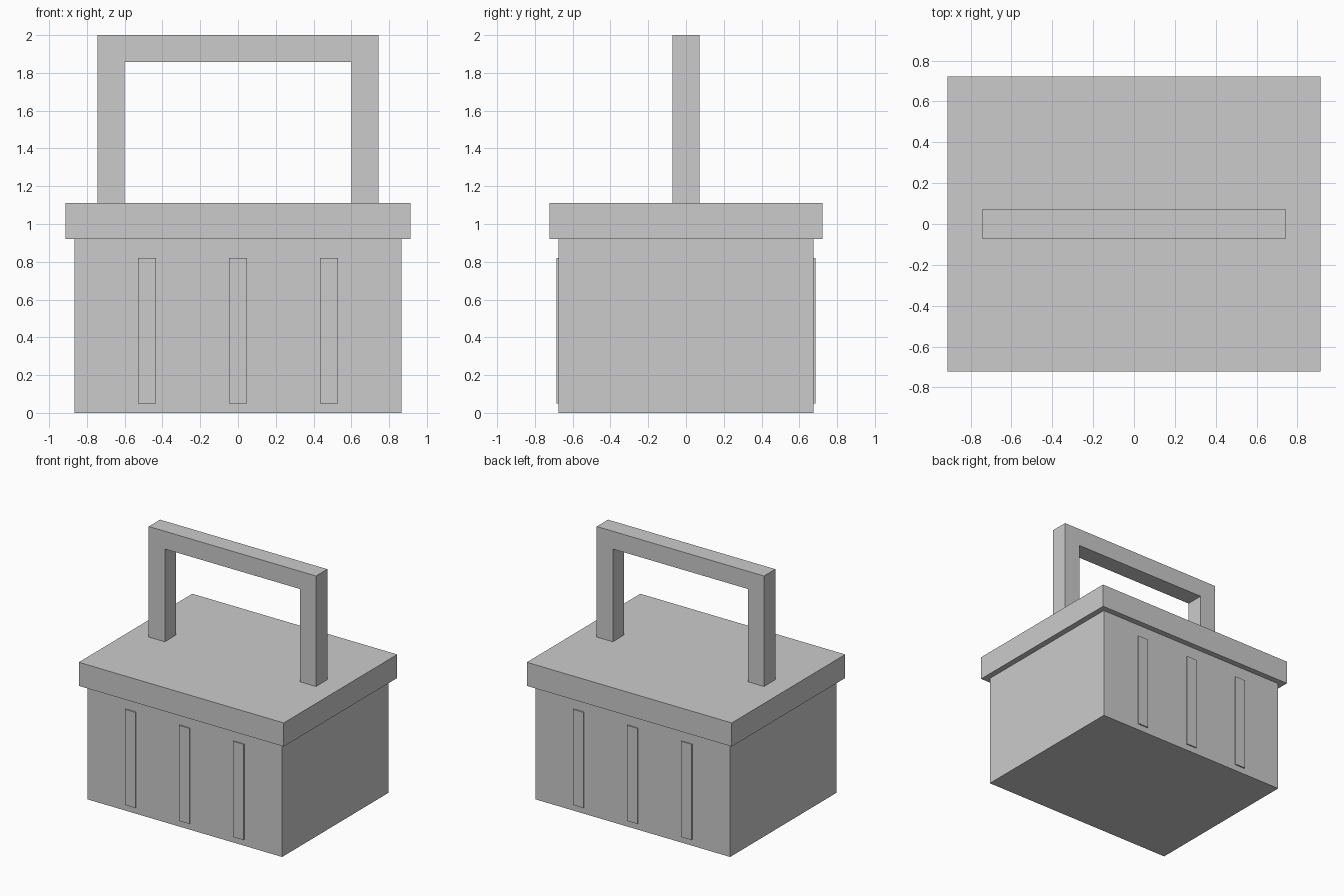
import bpy

# Remove the default object
default = bpy.data.objects.get("Cube")
if default:
    bpy.data.objects.remove(default, do_unlink=True)

# Single flat grey
grey = bpy.data.materials.new("plain grey")
grey.use_nodes = True
colour = (0.6, 0.6, 0.6, 1.0)
grey.diffuse_color = colour
grey.node_tree.nodes["Principled BSDF"].inputs["Base Color"].default_value = colour


def box(name, low, high):
    """Box spanning two opposite corners."""
    centre = [(a + b) / 2 for a, b in zip(low, high)]
    bpy.ops.mesh.primitive_cube_add(size=1, location=centre)
    obj = bpy.context.object
    obj.name = name
    obj.scale = [b - a for a, b in zip(low, high)]
    bpy.ops.object.transform_apply(location=False, rotation=False, scale=True)
    obj.data.materials.append(grey)
    return obj


# Basket body and overhanging lid
BODY_TOP, LID_TOP = 0.92, 1.11
box("basket_body", (-0.866, -0.675, 0), (0.866, 0.675, BODY_TOP))
box("lid", (-0.913, -0.722, BODY_TOP), (0.913, 0.722, LID_TOP))

# Raised slats on the front and back
for side, label in ((-1, "front"), (1, "back")):
    for i, x in enumerate((-0.482, 0, 0.482)):
        y_range = sorted((side * 0.66, side * 0.685))
        box(f"{label}_slat_{i + 1}",
            (x - 0.047, y_range[0], 0.05), (x + 0.047, y_range[1], 0.82))

# Handle: one square-section arch, extruded from its outline
OUTER, INNER, DEPTH = 0.745, 0.602, 0.072
BEAM_BOTTOM, TOP = 1.857, 2.0
half = [(OUTER, LID_TOP), (OUTER, TOP), (INNER, BEAM_BOTTOM), (INNER, LID_TOP)]
outline = half[:2] + [(-x, z) for x, z in half[1::-1]]
outline += [(-x, z) for x, z in half[:1:-1]] + half[2:]
n = len(outline)
verts = [(x, y, z) for y in (-DEPTH, DEPTH) for x, z in outline]
faces = [tuple(range(n)), tuple(range(2 * n - 1, n - 1, -1))]
faces += [(i, i + n, (i + 1) % n + n, (i + 1) % n) for i in range(n)]
mesh = bpy.data.meshes.new("handle")
mesh.from_pydata(verts, [], faces)
mesh.materials.append(grey)
handle = bpy.data.objects.new("handle", mesh)
bpy.context.collection.objects.link(handle)

# Make the handle's normals face outward
bpy.ops.object.select_all(action="DESELECT")
handle.select_set(True)
bpy.context.view_layer.objects.active = handle
bpy.ops.object.mode_set(mode="EDIT")
bpy.ops.mesh.select_all(action="SELECT")
bpy.ops.mesh.normals_make_consistent(inside=False)
bpy.ops.object.mode_set(mode="OBJECT")
